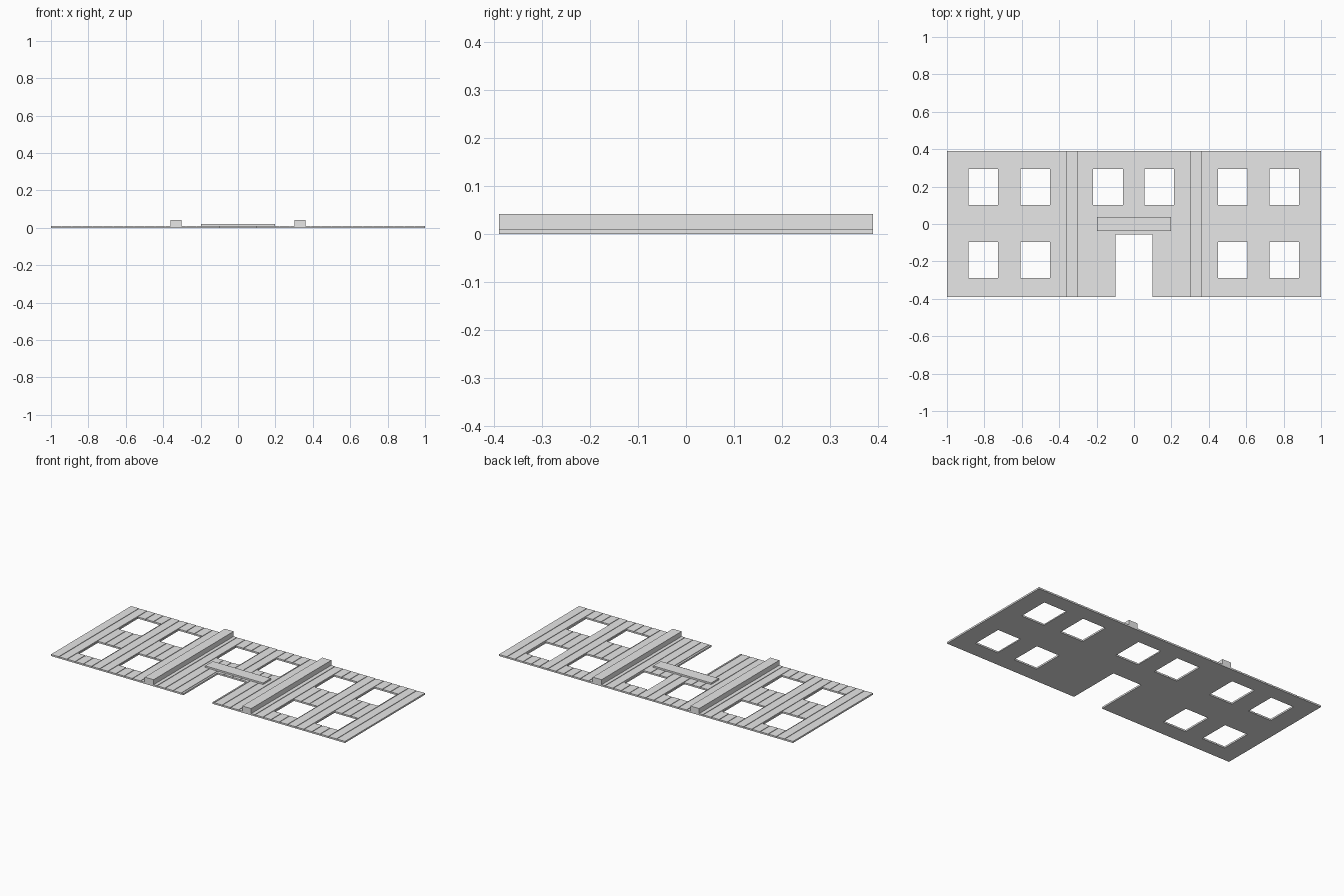
import bpy
import bmesh

cube = bpy.data.objects.get("Cube")
if cube:
    bpy.data.objects.remove(cube, do_unlink=True)

# Plain grey for every part
grey = bpy.data.materials.new("plain grey")
grey.use_nodes = True
colour = (0.8, 0.8, 0.8, 1.0)
grey.diffuse_color = colour
grey.node_tree.nodes["Principled BSDF"].inputs["Base Color"].default_value = colour

HALF_DEPTH = 0.389
THICK = 0.01
GROOVE_DEPTH = 0.003
GROOVE_HALF = 0.003
BOARDS = 36


def finish(name, bm):
    bmesh.ops.recalc_face_normals(bm, faces=bm.faces)
    mesh = bpy.data.meshes.new(name)
    bm.to_mesh(mesh)
    bm.free()
    mesh.materials.append(grey)
    obj = bpy.data.objects.new(name, mesh)
    bpy.context.collection.objects.link(obj)
    return obj


def add_box(bm, x0, x1, y0, y1, z0, z1):
    verts = bmesh.ops.create_cube(bm, size=1)["verts"]
    for v in verts:
        v.co.x = x1 if v.co.x > 0 else x0
        v.co.y = y1 if v.co.y > 0 else y0
        v.co.z = z1 if v.co.z > 0 else z0


def box(name, *bounds):
    bm = bmesh.new()
    add_box(bm, *bounds)
    return finish(name, bm)


# Wall panel: grooved board profile extruded along its height
profile = [(-1, 0), (-1, THICK)]
for i in range(1, BOARDS):
    x = -1 + 2 * i / BOARDS
    low = THICK - GROOVE_DEPTH
    profile += [(x - GROOVE_HALF, THICK), (x - GROOVE_HALF, low),
                (x + GROOVE_HALF, low), (x + GROOVE_HALF, THICK)]
profile += [(1, THICK), (1, 0)]

bm = bmesh.new()
face = bm.faces.new([bm.verts.new((x, -HALF_DEPTH, z)) for x, z in profile])
side = bmesh.ops.extrude_face_region(bm, geom=[face])["geom"]
bmesh.ops.translate(bm, vec=(0, 2 * HALF_DEPTH, 0),
                    verts=[g for g in side if isinstance(g, bmesh.types.BMVert)])
wall = finish("wall_panel", bm)

# Window and doorway openings
bm = bmesh.new()
upper, lower = (0.101, 0.293), (-0.289, -0.097)
for x in (-0.885, -0.608, -0.218, 0.056, 0.449, 0.724):
    rows = [upper] if abs(x) < 0.3 else [upper, lower]
    for y0, y1 in rows:
        add_box(bm, x, x + 0.158, y0, y1, -0.1, 0.1)
add_box(bm, -0.099, 0.099, -0.5, -0.056, -0.1, 0.1)
cutter = finish("opening_cutter", bm)
cutter.hide_render = True

cut = wall.modifiers.new("openings", "BOOLEAN")
cut.operation = "DIFFERENCE"
cut.solver = "EXACT"
cut.object = cutter
bpy.context.view_layer.objects.active = wall
bpy.ops.object.modifier_apply(modifier=cut.name)
bpy.data.objects.remove(cutter, do_unlink=True)

# Two tall pilasters and the lintel above the doorway
for name, x in (("right_pilaster", -0.332), ("left_pilaster", 0.332)):
    box(name, x - 0.03, x + 0.03, -HALF_DEPTH, HALF_DEPTH, THICK - GROOVE_DEPTH, 0.041)
box("door_lintel", -0.197, 0.197, -0.037, 0.037, THICK - GROOVE_DEPTH, 0.02)
